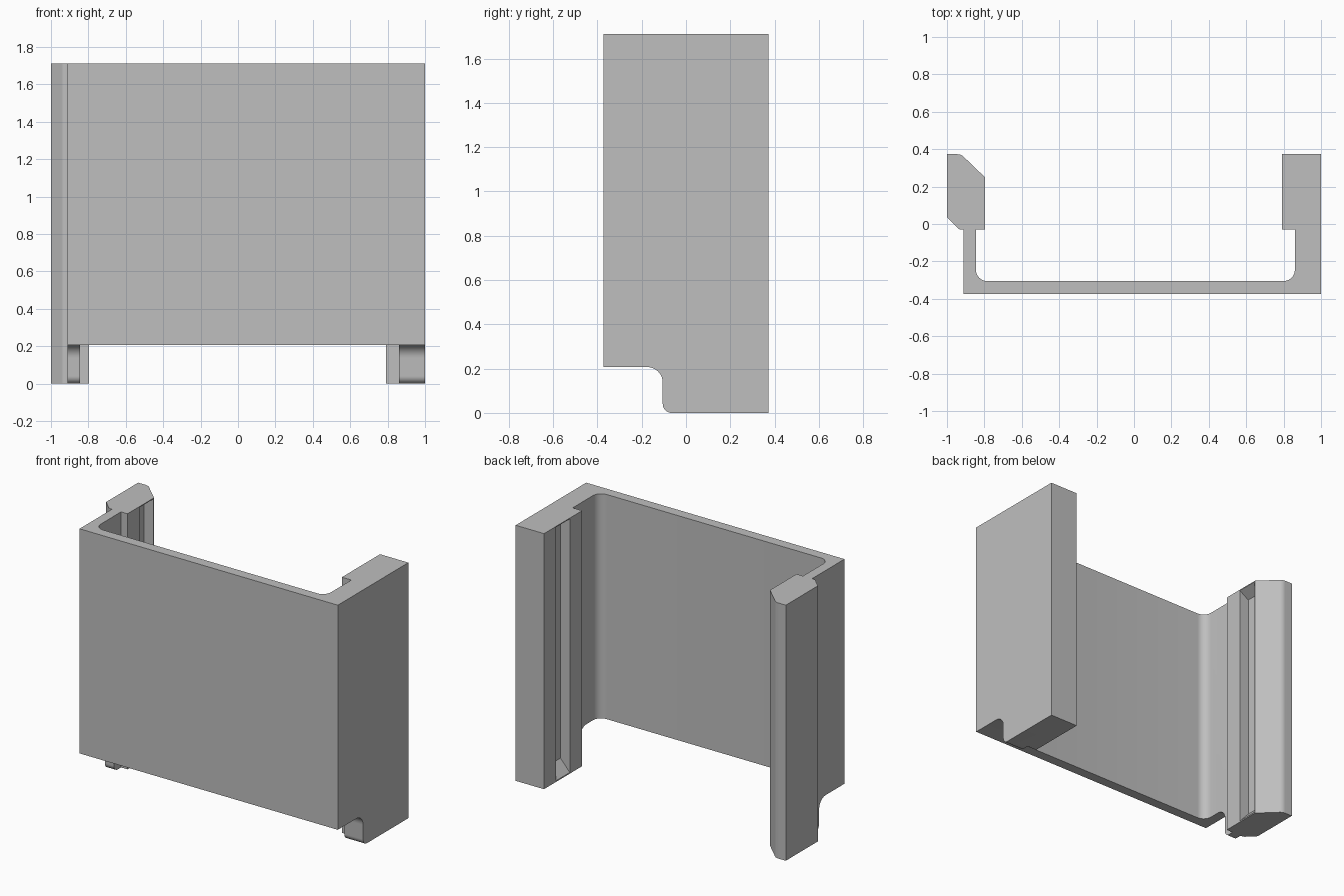
import bpy, bmesh, math
from mathutils import Vector

cube = bpy.data.objects.get("Cube")
if cube:
    bpy.data.objects.remove(cube, do_unlink=True)

TOP, HALF = 1.71, 0.373

grey = bpy.data.materials.new("plain_grey")
grey.use_nodes = True
grey.diffuse_color = (0.52, 0.52, 0.52, 1)
grey.node_tree.nodes["Principled BSDF"].inputs["Base Color"].default_value = (0.52, 0.52, 0.52, 1)


def rounded(corners, steps=8):
    """Outline from (u, v, radius) corners, filleting where radius > 0."""
    out = []
    for i, (u, v, r) in enumerate(corners):
        p = Vector((u, v))
        if not r:
            out.append(p)
            continue
        a = (Vector(corners[i - 1][:2]) - p).normalized()
        b = (Vector(corners[(i + 1) % len(corners)][:2]) - p).normalized()
        half = a.angle(b) / 2
        centre = p + (a + b).normalized() * r / math.sin(half)
        start = p + a * r / math.tan(half) - centre
        end = p + b * r / math.tan(half) - centre
        sweep = math.pi - 2 * half
        for k in range(steps + 1):
            t = k / steps
            out.append(centre + (start * math.sin((1 - t) * sweep)
                                 + end * math.sin(t * sweep)) / math.sin(sweep))
    return out


def prism(name, outline, place, lo, hi):
    """Extrude an outline between lo and hi; place maps (u, v, w) to xyz."""
    bm = bmesh.new()
    rings = [[bm.verts.new(place(p[0], p[1], w)) for p in outline] for w in (lo, hi)]
    bm.faces.new(rings[0])
    bm.faces.new(rings[1])
    n = len(outline)
    for i in range(n):
        j = (i + 1) % n
        bm.faces.new((rings[0][i], rings[0][j], rings[1][j], rings[1][i]))
    bmesh.ops.recalc_face_normals(bm, faces=bm.faces)
    mesh = bpy.data.meshes.new(name)
    bm.to_mesh(mesh)
    bm.free()
    mesh.materials.append(grey)
    obj = bpy.data.objects.new(name, mesh)
    bpy.context.collection.objects.link(obj)
    return obj


def cut(target, cutter):
    mod = target.modifiers.new(cutter.name, 'BOOLEAN')
    mod.operation, mod.solver, mod.object = 'DIFFERENCE', 'EXACT', cutter
    bpy.context.view_layer.objects.active = target
    bpy.ops.object.modifier_apply(modifier=mod.name)
    bpy.data.objects.remove(cutter, do_unlink=True)


# Channel-shaped cover with a chamfered rail and a square rail
plan = rounded([
    (-1, HALF, 0), (-0.925, HALF, 0.05), (-0.797, 0.25, 0), (-0.797, -0.03, 0),
    (-0.845, -0.03, 0), (-0.845, -0.305, 0.06), (0.86, -0.305, 0.06), (0.86, -0.03, 0),
    (0.79, -0.03, 0), (0.79, HALF, 0), (1, HALF, 0), (1, -HALF, 0),
    (-0.912, -HALF, 0), (-0.912, -0.03, 0), (-0.935, -0.03, 0.03), (-1, 0.035, 0)])
cover = prism("cover_panel", plan, lambda u, v, w: (u, v, w), 0, TOP)

# Step below the panel, leaving the rails as feet
step = rounded([
    (-0.6, 0.207, 0), (-0.105, 0.207, 0.07), (-0.105, 0.04, 0)])
foot = [(-0.065 - 0.04 * math.cos(a), 0.04 - 0.04 * math.sin(a))
        for a in (k * math.pi / 16 for k in range(1, 9))]
step += [Vector(p) for p in foot] + [Vector((-0.065, -0.2)), Vector((-0.6, -0.2))]
cut(cover, prism("step_cutter", step, lambda u, v, w: (w, u, v), -1.2, 1.2))

# Vertical groove with sloping ends in each rail's inner face
for side, face in ((-1, 0.797), (1, 0.79)):
    groove = [(face - 0.03, 0.008), (face, 0.008), (face + 0.07, 0.085),
              (face + 0.07, TOP - 0.05), (face, TOP - 0.006), (face - 0.03, TOP - 0.006)]
    cut(cover, prism("groove_cutter", groove,
                     lambda u, v, w, s=side: (s * u, w, v), 0.1, 0.245))

bpy.ops.object.select_all(action='DESELECT')
cover.select_set(True)
bpy.context.view_layer.objects.active = cover
bpy.ops.object.shade_smooth_by_angle(angle=math.radians(30))
